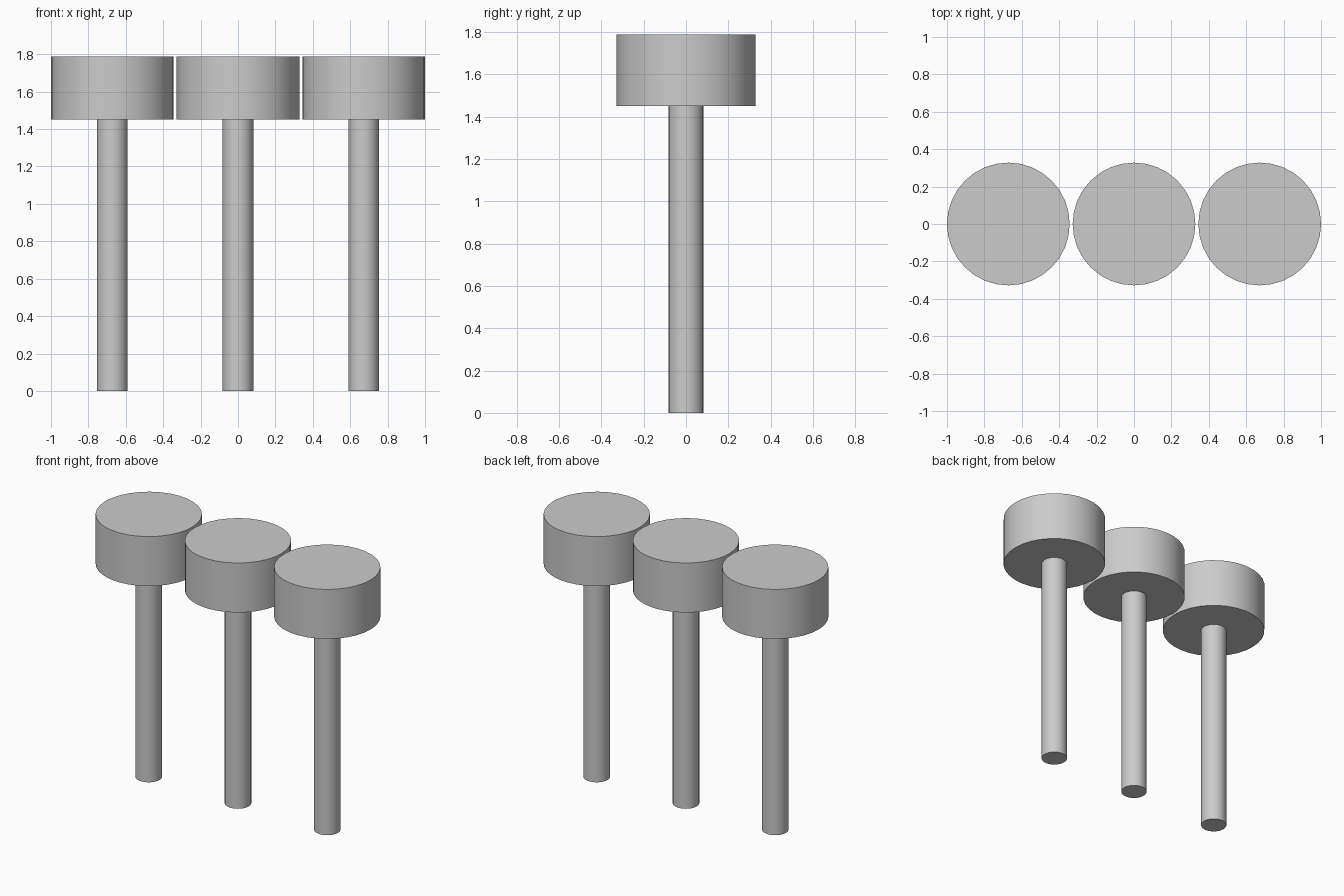
import bpy
import math

cube = bpy.data.objects.get("Cube")
if cube:
    bpy.data.objects.remove(cube, do_unlink=True)

# One plain grey for every part
grey = bpy.data.materials.new("light_grey")
grey.use_nodes = True
colour = (0.6, 0.6, 0.6, 1.0)
grey.diffuse_color = colour
grey.node_tree.nodes["Principled BSDF"].inputs["Base Color"].default_value = colour

SPACING = 0.672
HEAD_RADIUS = 0.328
STEM_RADIUS = 0.082
HEAD_BOTTOM = 1.45
HEAD_TOP = 1.787


def cylinder(name, x, radius, bottom, top):
    bpy.ops.mesh.primitive_cylinder_add(
        vertices=32, radius=radius, depth=top - bottom,
        location=(x, 0, (bottom + top) / 2))
    obj = bpy.context.object
    obj.name = name
    obj.data.materials.append(grey)
    bpy.ops.object.shade_smooth_by_angle(angle=math.radians(30))
    return obj


# Three round heads, each on a slim stem
for side, x in (("right", -SPACING), ("middle", 0), ("left", SPACING)):
    cylinder(side + "_stem", x, STEM_RADIUS, 0, HEAD_BOTTOM)
    cylinder(side + "_head", x, HEAD_RADIUS, HEAD_BOTTOM, HEAD_TOP)
